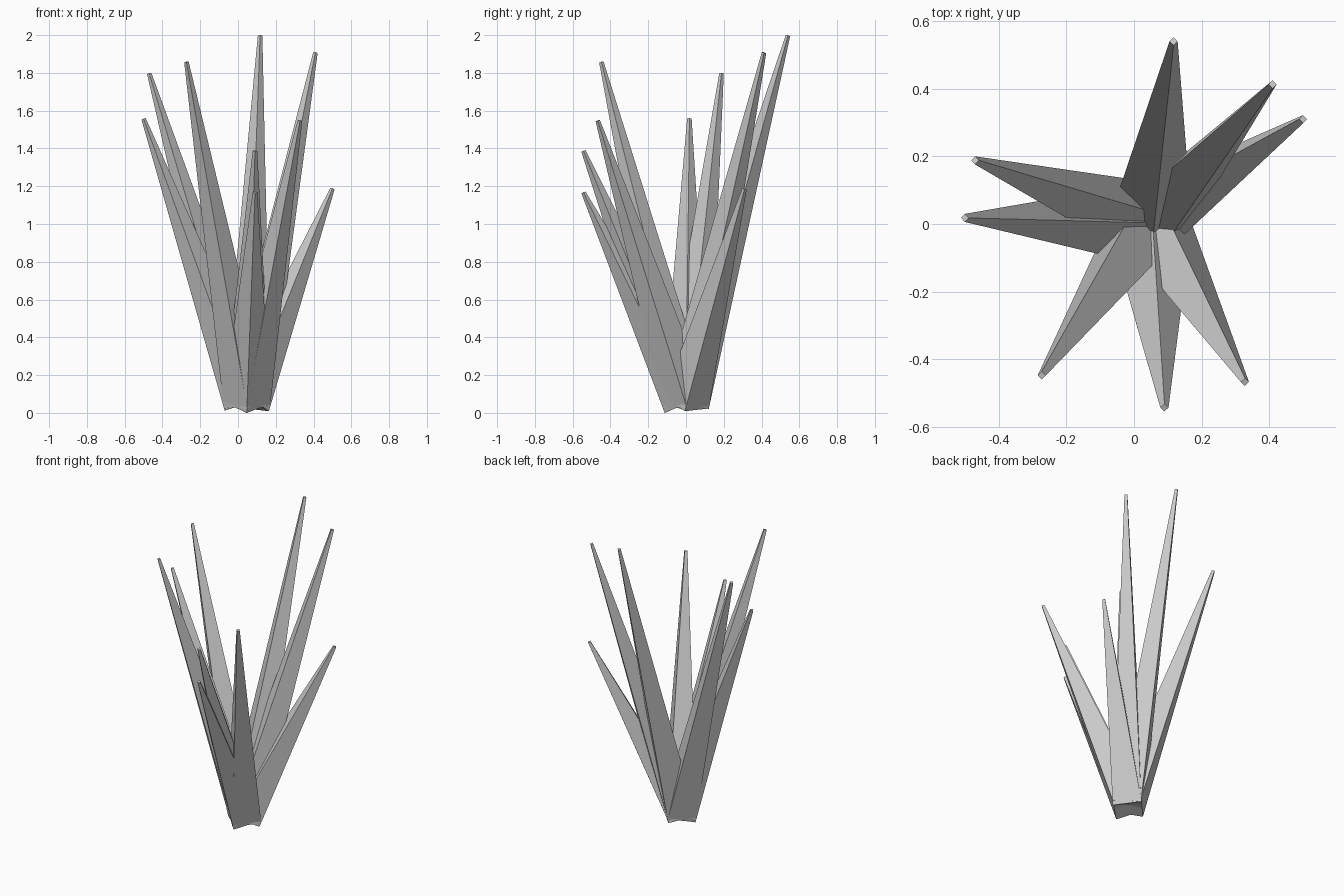
import bpy
import bmesh
from mathutils import Vector

if "Cube" in bpy.data.objects:
    bpy.data.objects.remove(bpy.data.objects["Cube"])

BASE = Vector((0.047, 0.0, 0.054))   # shared root of the tuft
R_BASE, R_TIP = 0.125, 0.012

# Tip centre of each blade
TIPS = [
    (0.117, 0.54, 1.998), (0.41, 0.413, 1.907), (0.5, 0.31, 1.187),
    (-0.47, 0.188, 1.797), (-0.5, 0.018, 1.557), (-0.273, -0.448, 1.857),
    (0.09, -0.543, 1.387), (0.09, -0.543, 1.167), (0.328, -0.467, 1.547),
]


def blade(name, tip):
    """Four-sided tapered spike leaning from the root to its tip."""
    axis = Vector(tip) - BASE
    turn = Vector((0, 0, 1)).rotation_difference(axis)
    corners = [Vector(c) for c in ((1, 0, 0), (0, 1, 0), (-1, 0, 0), (0, -1, 0))]
    bm = bmesh.new()
    low = [bm.verts.new(BASE + turn @ (c * R_BASE)) for c in corners]
    top = [bm.verts.new(Vector(tip) + turn @ (c * R_TIP)) for c in corners]
    bm.faces.new(low[::-1])
    bm.faces.new(top)
    for i in range(4):
        j = (i + 1) % 4
        bm.faces.new((low[i], low[j], top[j], top[i]))
    mesh = bpy.data.meshes.new(name)
    bm.to_mesh(mesh)
    bm.free()
    bpy.context.collection.objects.link(bpy.data.objects.new(name, mesh))


for n, tip in enumerate(TIPS, 1):
    blade(f"blade_{n}", tip)
